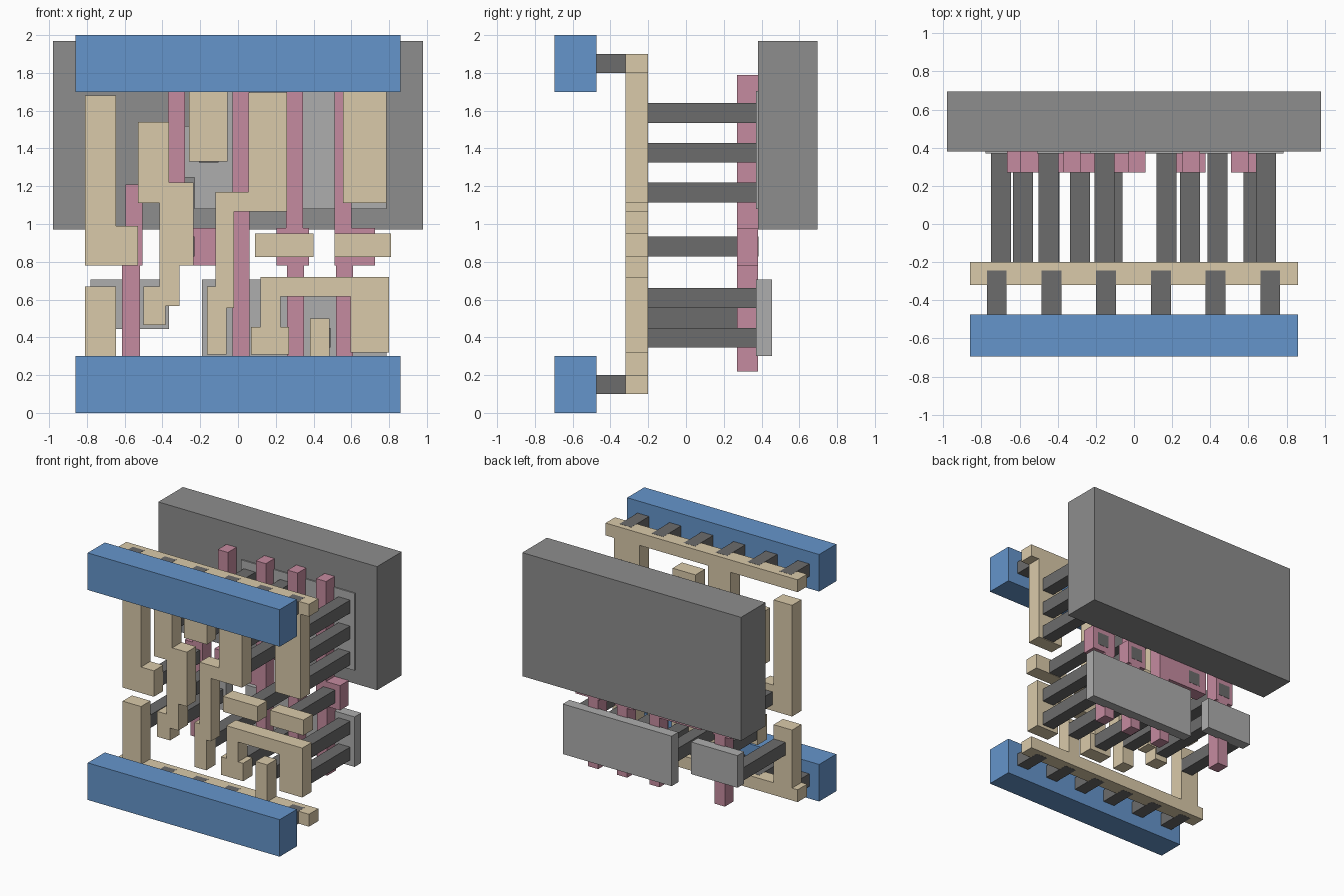
import bpy, bmesh


def material(name, rgb):
    m = bpy.data.materials.new(name)
    m.diffuse_color = (*rgb, 1)
    return m


BLUE = material("metal_blue", (0.13, 0.30, 0.60))
TAN = material("local_tan", (0.70, 0.59, 0.40))
PINK = material("gate_pink", (0.56, 0.26, 0.35))
DARK = material("contact_dark", (0.15, 0.15, 0.15))
LIGHT = material("diffusion_grey", (0.42, 0.42, 0.42))
GREY = material("well_grey", (0.27, 0.27, 0.27))


def rect(x0, x1, z0, z1):
    return [(x0, z0), (x1, z0), (x1, z1), (x0, z1)]


def layer(name, outlines, y0, y1, mat):
    """Extrude front-view (x, z) outlines from y0 to y1 into one object."""
    bm = bmesh.new()
    for pts in outlines:
        face = bm.faces.new([bm.verts.new((x, y0, z)) for x, z in pts])
        ext = bmesh.ops.extrude_face_region(bm, geom=[face], use_keep_orig=True)
        verts = [v for v in ext["geom"] if isinstance(v, bmesh.types.BMVert)]
        bmesh.ops.translate(bm, verts=verts, vec=(0, y1 - y0, 0))
    bmesh.ops.recalc_face_normals(bm, faces=bm.faces)
    me = bpy.data.meshes.new(name)
    bm.to_mesh(me)
    bm.free()
    me.materials.append(mat)
    ob = bpy.data.objects.new(name, me)
    bpy.context.collection.objects.link(ob)
    return ob


# Back slab and diffusion plates
layer("well_slab", [rect(-.98, .98, .97, 1.97)], .38, .695, GREY)
layer("lower_diffusion", [rect(-.78, -.365, .445, .705), rect(-.19, .785, .30, .705)],
      .37, .455, LIGHT)
layer("upper_diffusion", [[(-.51, 1.245), (-.23, 1.245), (-.23, 1.08), (.785, 1.08),
                           (.785, 1.705), (-.23, 1.705), (-.23, 1.52), (-.51, 1.52)]],
      .37, .455, LIGHT)

# Gate strips with contact pads
GATES = {
    "gate_jogged": [(-.615, .22), (-.52, .22), (-.52, .78), (-.505, .78), (-.505, 1.12),
                    (-.28, 1.12), (-.28, 1.79), (-.37, 1.79), (-.37, 1.21), (-.595, 1.21),
                    (-.595, .98), (-.665, .98), (-.665, .78), (-.615, .78)],
    "gate_centre": [(-.03, .22), (.06, .22), (.06, 1.79), (-.03, 1.79), (-.03, .98),
                    (-.40, .98), (-.40, .78), (-.03, .78)],
    "gate_right": [(.26, .22), (.35, .22), (.35, .78), (.375, .78), (.375, .98), (.345, .98),
                   (.345, 1.79), (.255, 1.79), (.255, .98), (.205, .98), (.205, .78), (.26, .78)],
    "gate_far_right": [(.52, .22), (.61, .22), (.61, .78), (.725, .78), (.725, .98), (.60, .98),
                       (.60, 1.79), (.51, 1.79), (.51, .78), (.52, .78)],
}
for name, pts in GATES.items():
    layer(name, [pts], .27, .381, PINK)

# Local wiring: rails with their branches, then the separate traces
WIRES = {
    "upper_rail": [(-.86, 1.9), (-.86, 1.8), (-.26, 1.8), (-.26, 1.33), (-.055, 1.33),
                   (-.055, 1.8), (.555, 1.8), (.555, 1.11), (.785, 1.11), (.785, 1.8),
                   (.86, 1.8), (.86, 1.9)],
    "lower_rail": [(-.86, .1), (.86, .1), (.86, .2), (.485, .2), (.485, .5), (.38, .5),
                   (.38, .2), (-.645, .2), (-.645, .67), (-.81, .67), (-.81, .2), (-.86, .2)],
    "left_foot_trace": [(-.81, .78), (-.53, .78), (-.53, .99), (-.645, .99),
                        (-.645, 1.68), (-.81, 1.68)],
    "stepped_trace": [(-.53, 1.54), (-.53, 1.11), (-.415, 1.11), (-.415, .67), (-.5, .67),
                      (-.5, .465), (-.385, .465), (-.385, .565), (-.31, .565), (-.31, .78),
                      (-.235, .78), (-.235, 1.22), (-.365, 1.22), (-.365, 1.54)],
    "centre_trace": [(.055, 1.695), (.055, 1.17), (-.12, 1.17), (-.12, .67), (-.165, .67),
                     (-.165, .31), (-.06, .31), (-.06, .555), (-.02, .555), (-.02, 1.065),
                     (.26, 1.065), (.26, 1.695)],
    "arch_trace": [(.12, .72), (.12, .455), (.07, .455), (.07, .31), (.27, .31), (.27, .455),
                   (.225, .455), (.225, .615), (.595, .615), (.595, .32), (.80, .32), (.80, .72)],
    "short_trace_left": rect(.09, .40, .825, .95),
    "short_trace_right": rect(.51, .81, .825, .95),
}
for name, pts in WIRES.items():
    layer(name, [pts], -.32, -.20, TAN)

# Long contact posts, given as (left x, bottom z)
S = .105


def posts(name, places, y1):
    layer(name, [rect(x, x + S, z, z + S) for x, z in places], -.20, y1, DARK)


ROWS = (1.115, 1.325, 1.535)
upper = [(.64, z) for z in ROWS] + [(.117, z) for z in ROWS]
upper += [(-.207, z) for z in ROWS[1:]] + [(-.50, 1.325)]
posts("upper_posts", upper, .372)
posts("lower_posts", [(-.75, .45), (-.497, .51), (-.165, .45), (.117, .345), (.385, .345),
                      (.64, .345), (.64, .555)], .372)
posts("gate_posts", [(-.635, .828), (-.335, .828), (.24, .828), (.575, .828)], .383)

# Front metal bars and the short studs behind them
for name, zm, zs in (("lower", 0, .10), ("upper", 1.70, 1.80)):
    layer(name + "_metal_bar", [rect(-.86, .86, zm, zm + .30)], -.695, -.475, BLUE)
    studs = [rect(x - .052, x + .052, zs - .001, zs + .101)
             for x in [-.72 + .287 * i for i in range(6)]]
    layer(name + "_studs", studs, -.475, -.245, DARK)
